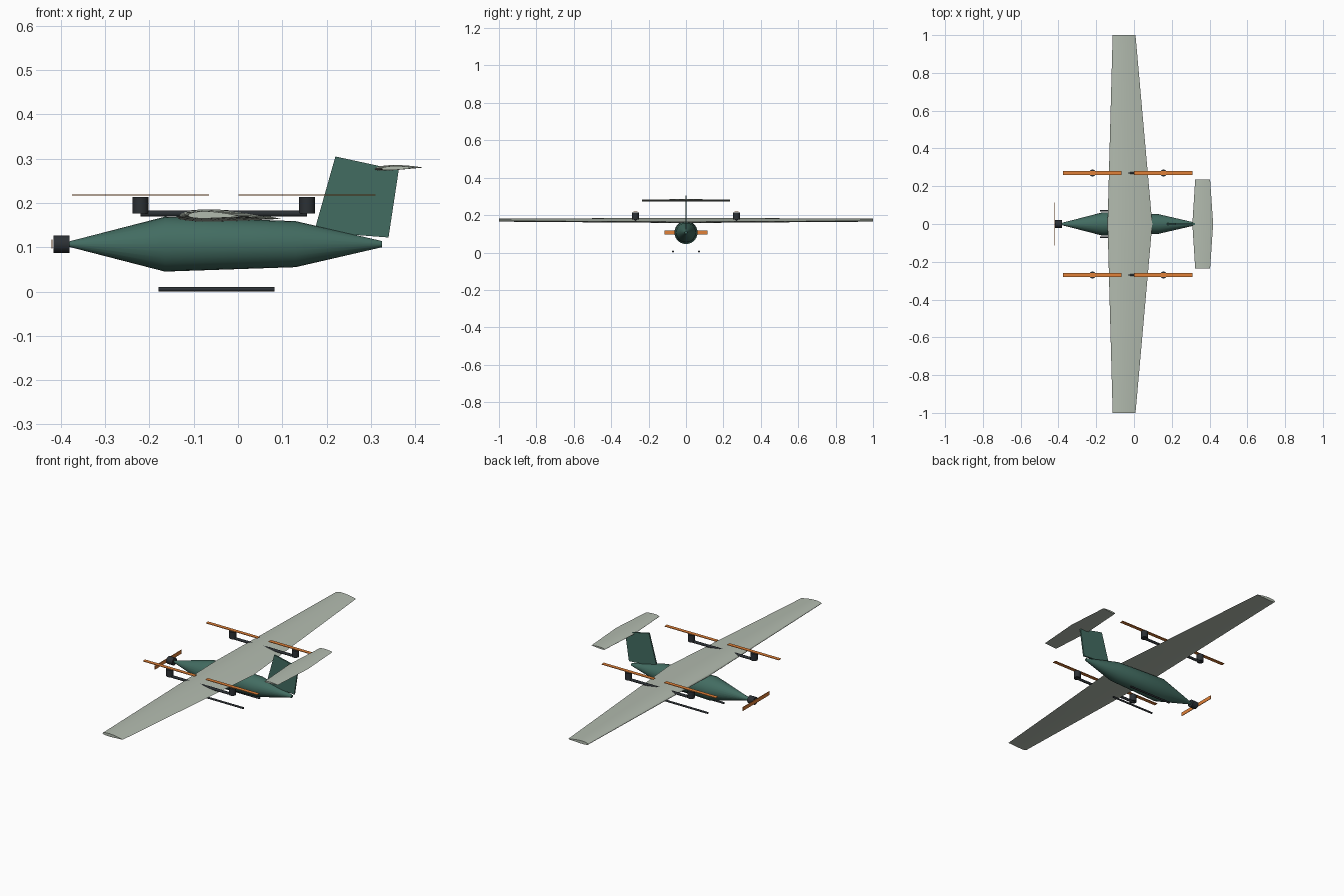
import bpy, bmesh, math
from mathutils import Matrix, Vector

if "Cube" in bpy.data.objects:
    bpy.data.objects.remove(bpy.data.objects["Cube"])


def material(name, color):
    m = bpy.data.materials.new(name)
    m.diffuse_color = (*color, 1)
    m.use_nodes = True
    m.node_tree.nodes["Principled BSDF"].inputs["Base Color"].default_value = m.diffuse_color
    return m


GREEN = material("green", (0.055, 0.15, 0.12))
PALE = material("pale_grey_green", (0.45, 0.50, 0.43))
DARK = material("charcoal", (0.025, 0.03, 0.035))
ORANGE = material("orange", (0.75, 0.22, 0.04))


def finish(name, bm, mat, smooth=None):
    bmesh.ops.recalc_face_normals(bm, faces=bm.faces)
    me = bpy.data.meshes.new(name)
    bm.to_mesh(me)
    bm.free()
    ob = bpy.data.objects.new(name, me)
    bpy.context.collection.objects.link(ob)
    me.materials.append(mat)
    if smooth:
        bpy.ops.object.select_all(action='DESELECT')
        ob.select_set(True)
        bpy.context.view_layer.objects.active = ob
        bpy.ops.object.shade_smooth_by_angle(angle=math.radians(smooth))
    return ob


def loft(name, rings, mat, smooth=None):
    bm = bmesh.new()
    loops = [[bm.verts.new(p) for p in ring] for ring in rings]
    n = len(loops[0])
    for a, b in zip(loops, loops[1:]):
        for i in range(n):
            j = (i + 1) % n
            bm.faces.new((a[i], a[j], b[j], b[i]))
    bm.faces.new(loops[0])
    bm.faces.new(loops[-1])
    return finish(name, bm, mat, smooth)


def ring_x(x, z, r, n=24, y=0):
    return [(x, y + r * math.cos(2 * math.pi * i / n),
             z + r * math.sin(2 * math.pi * i / n)) for i in range(n)]


def cylinder(name, a, b, r, mat, n=20):
    a, b = Vector(a), Vector(b)
    bm = bmesh.new()
    rot = (b - a).to_track_quat('Z', 'Y').to_matrix().to_4x4()
    bmesh.ops.create_cone(bm, cap_ends=True, segments=n, radius1=r, radius2=r,
                          depth=(b - a).length,
                          matrix=Matrix.Translation((a + b) / 2) @ rot)
    return finish(name, bm, mat, 40)


def box(name, center, size, mat):
    bm = bmesh.new()
    bmesh.ops.create_cube(bm, size=1, matrix=Matrix.Translation(center)
                          @ Matrix.Diagonal((*size, 1)))
    return finish(name, bm, mat)


def airfoil(le, te, y, z, thick, drop, n=12):
    """Closed section running from trailing edge over the top and back."""
    def half(t):
        return 5 * (0.2969 * math.sqrt(t) - 0.126 * t - 0.3516 * t**2
                    + 0.2843 * t**3 - 0.1036 * t**4)
    ts = [(1 + math.cos(math.pi * i / n)) / 2 for i in range(n + 1)]
    path = [(t, 1) for t in ts] + [(t, -1) for t in ts[-2:0:-1]]
    return [(le + t * (te - le), y,
             z + thick * (s * half(t) + 0.6 * t * (1 - t)) - drop * t)
            for t, s in path]


# Fuselage
loft("fuselage", [ring_x(-0.382, 0.107, 0.006), ring_x(-0.165, 0.107, 0.062),
                  ring_x(0.13, 0.107, 0.052), ring_x(0.325, 0.107, 0.007)],
     GREEN, 40)

# Main wing and tailplane, both tapered
TIP = (-0.113, 0.008, 0.172, 0.016, 0.003)
ROOT = (-0.14, 0.097, 0.170, 0.028, 0.006)


def wing(name, root, tip, span):
    secs = [(tip, -span), (root, 0), (tip, span)]
    loft(name, [airfoil(s[0], s[1], y, *s[2:]) for s, y in secs], PALE, 30)


wing("main_wing", ROOT, TIP, 1.0)
wing("tailplane", (0.309, 0.419, 0.277, 0.012, -0.003),
     (0.324, 0.403, 0.277, 0.009, -0.002), 0.235)

# Vertical fin
FIN = [(0.22, 0.305), (0.363, 0.274), (0.34, 0.122), (0.172, 0.135)]
loft("tail_fin", [[(x, y, z) for x, z in FIN] for y in (-0.004, 0.004)], GREEN)

# Lift booms with motors and rotors, plus landing skids
for side, s in (("right", -1), ("left", 1)):
    y = 0.27 * s
    cylinder("boom_" + side, (-0.22, y, 0.176), (0.156, y, 0.176), 0.007, DARK, 12)
    for end, x in (("front", -0.22), ("rear", 0.156)):
        cylinder(f"lift_motor_{end}_{side}", (x, y, 0.176), (x, y, 0.214), 0.018, DARK)
        box(f"lift_rotor_{end}_{side}", (x, y, 0.218), (0.31, 0.02, 0.003), ORANGE)
    cylinder("skid_" + side, (-0.18, 0.07 * s, 0.005), (0.082, 0.07 * s, 0.005),
             0.005, DARK, 12)

# Nose motor and propeller
cylinder("nose_motor", (-0.417, 0, 0.107), (-0.381, 0, 0.107), 0.02, DARK)
box("nose_propeller", (-0.42, 0, 0.107), (0.003, 0.23, 0.02), ORANGE)
